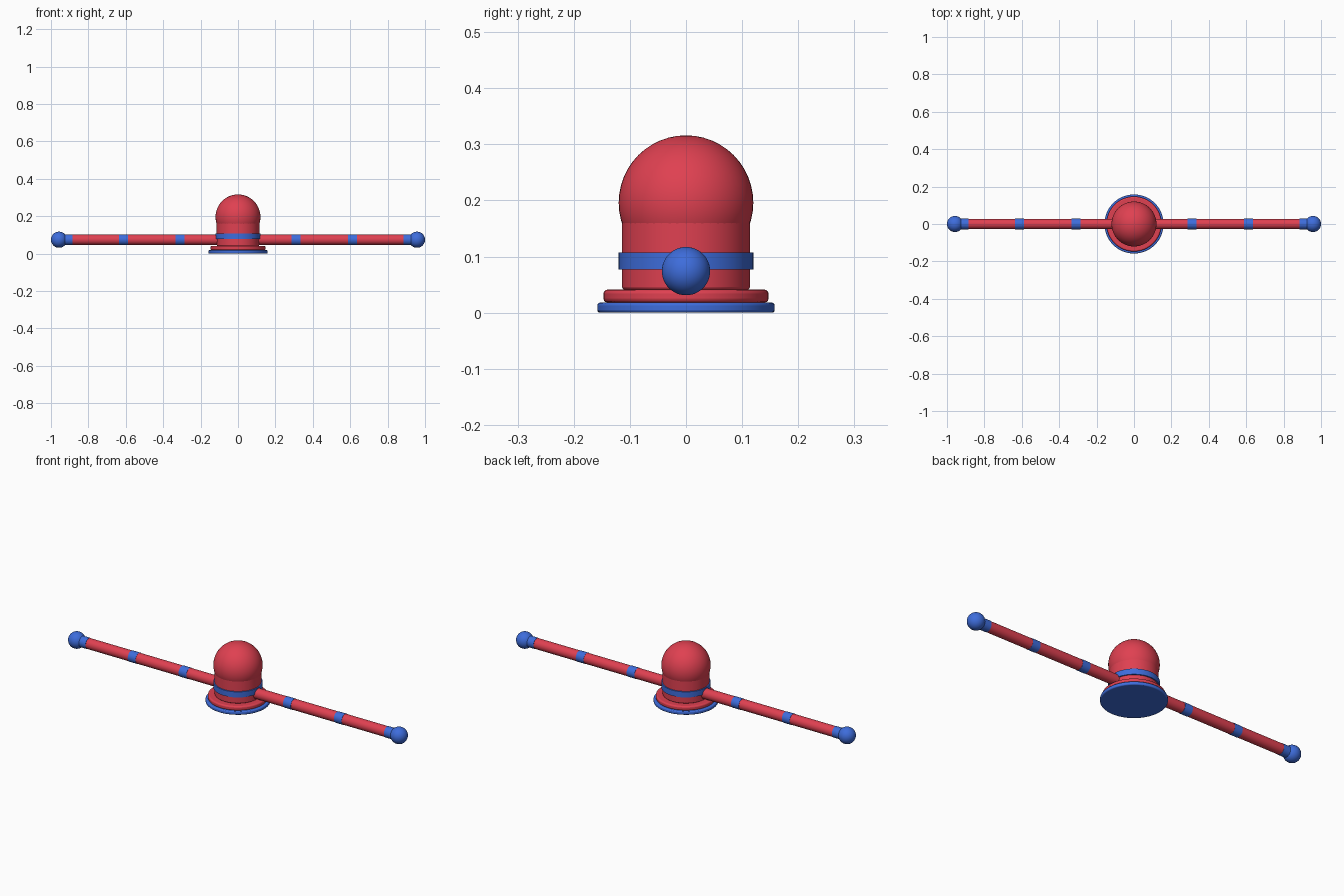
import bpy
import math

if "Cube" in bpy.data.objects:
    bpy.data.objects.remove(bpy.data.objects["Cube"])

ROD_Z = 0.074


def material(name, colour):
    m = bpy.data.materials.new(name)
    m.diffuse_color = (*colour, 1)
    m.use_nodes = True
    m.node_tree.nodes["Principled BSDF"].inputs["Base Color"].default_value = m.diffuse_color
    return m


red = material("red", (0.74, 0.052, 0.082))
blue = material("blue", (0.048, 0.152, 0.71))


def finish(name, mat):
    ob = bpy.context.object
    ob.name = name
    ob.data.materials.append(mat)
    bpy.ops.object.shade_smooth_by_angle(angle=math.radians(35))
    return ob


def disc(name, radius, z0, z1, mat, bevel=0.0):
    """Upright cylinder with optional rounded rims."""
    bpy.ops.mesh.primitive_cylinder_add(
        vertices=64, radius=radius, depth=z1 - z0, location=(0, 0, (z0 + z1) / 2))
    ob = finish(name, mat)
    if bevel:
        mod = ob.modifiers.new("rounded_rim", 'BEVEL')
        mod.width = bevel
        mod.segments = 3
        mod.limit_method = 'ANGLE'


def bar(name, radius, x, length, mat):
    """Horizontal cylinder along x."""
    bpy.ops.mesh.primitive_cylinder_add(
        vertices=40, radius=radius, depth=length,
        location=(x, 0, ROD_Z), rotation=(0, math.pi / 2, 0))
    finish(name, mat)


def ball(name, radius, x, z, mat):
    bpy.ops.mesh.primitive_uv_sphere_add(
        segments=48, ring_count=24, radius=radius, location=(x, 0, z))
    finish(name, mat)


# Stepped base and domed body
disc("base_plate", 0.158, 0.0, 0.018, blue, 0.005)
disc("flange", 0.147, 0.018, 0.041, red, 0.007)
disc("body", 0.114, 0.041, 0.2, red, 0.005)
disc("body_band", 0.12, 0.077, 0.107, blue)
ball("dome", 0.12, 0, 0.196, red)

# Arms with collars and end balls on both sides
for side, sx in (("left", -1), ("right", 1)):
    bar(side + "_arm", 0.0275, sx * 0.475, 0.95, red)
    for i, x in enumerate((0.31, 0.612, 0.909)):
        bar(f"{side}_collar_{i + 1}", 0.0287, sx * x, 0.046, blue)
    bar(side + "_arm_tip", 0.0287, sx * 0.935, 0.02, blue)
    ball(side + "_end_ball", 0.043, sx * 0.957, ROD_Z, blue)
